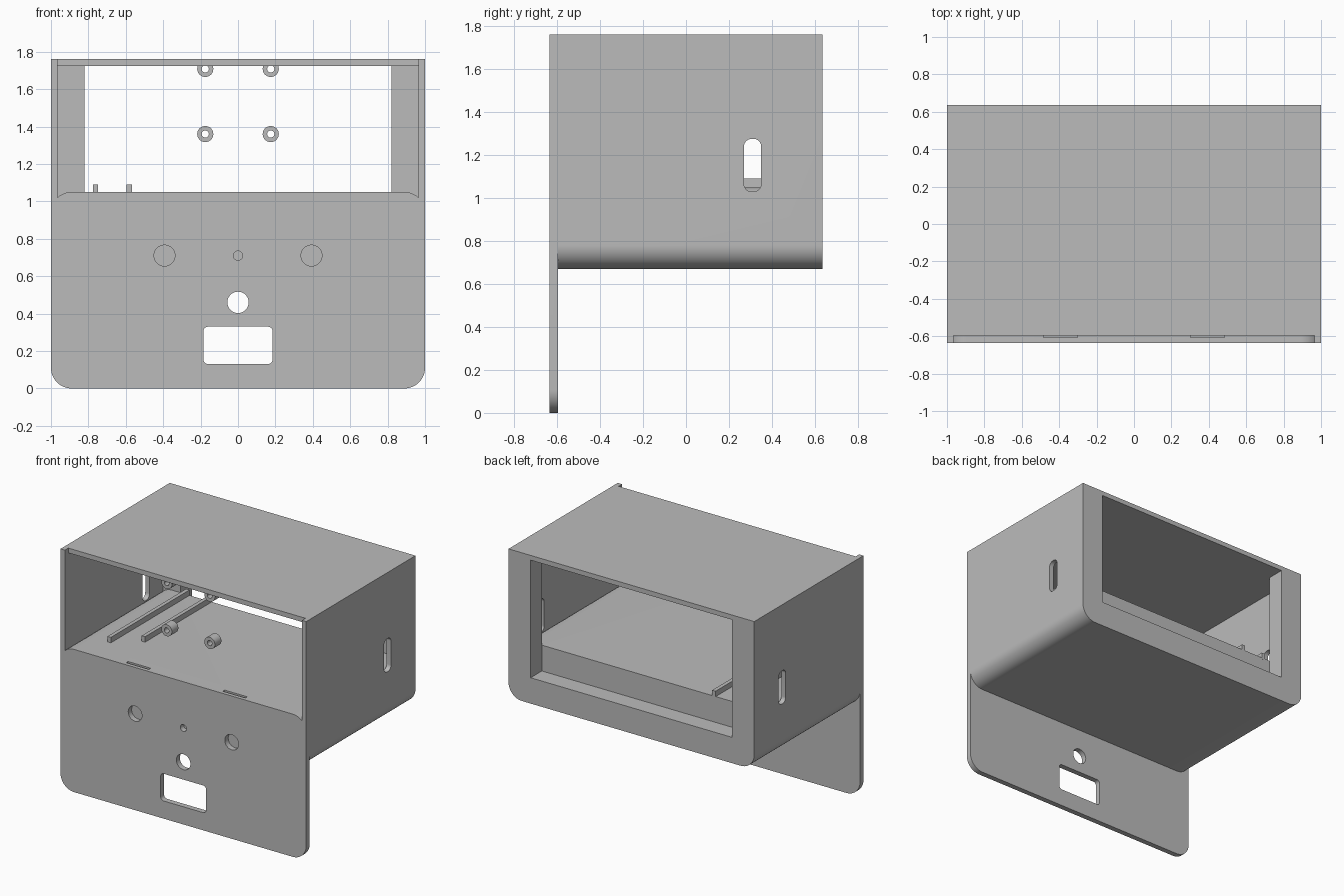
import bpy, bmesh, math
from mathutils import Vector

if "Cube" in bpy.data.objects:
    bpy.data.objects.remove(bpy.data.objects["Cube"], do_unlink=True)

grey = bpy.data.materials.new("plain_grey")
grey.use_nodes = True
COLOR = (0.5, 0.5, 0.5, 1)
grey.diffuse_color = COLOR
grey.node_tree.nodes["Principled BSDF"].inputs["Base Color"].default_value = COLOR

FRONT, BACK = -0.635, 0.635
PANEL_BACK = -0.595      # rear surface of the front panel
REAR_WALL = 0.505        # inner surface of the rear wall
WALL = 0.965             # inner surface of the side walls
ROOF = 1.725             # underside of the roof
FLOOR = 1.05
R = 0.11


def arc(cx, cz, r, a0, a1, n=12):
    angles = [math.radians(a0 + (a1 - a0) * i / n) for i in range(n + 1)]
    return [(cx + r * math.cos(a), cz + r * math.sin(a)) for a in angles]


def rounded(u0, u1, v0, v1, rb, rt):
    """Rectangle outline with separate bottom and top corner radii."""
    pts = []
    for u, v, r, a in ((u0, v0, rb, 180), (u1, v0, rb, 270),
                       (u1, v1, rt, 0), (u0, v1, rt, 90)):
        if r:
            cu = u + r if u == u0 else u - r
            cv = v + r if v == v0 else v - r
            pts += arc(cu, cv, r, a, a + 90)
        else:
            pts.append((u, v))
    return pts


def circle(cx, cz, r):
    return arc(cx, cz, r, 0, 360, 40)[:-1]


def prism(name, outline, start, end, axis="y"):
    """Extrude an outline along y (outline in x,z) or x (outline in y,z)."""
    bm = bmesh.new()
    place = (lambda u, v, d: (u, d, v)) if axis == "y" else (lambda u, v, d: (d, u, v))
    face = bm.faces.new([bm.verts.new(place(u, v, start)) for u, v in outline])
    new = bmesh.ops.extrude_face_region(bm, geom=[face])["geom"]
    shift = place(0, 0, end - start)
    bmesh.ops.translate(bm, vec=Vector(shift),
                        verts=[g for g in new if isinstance(g, bmesh.types.BMVert)])
    bmesh.ops.recalc_face_normals(bm, faces=bm.faces)
    mesh = bpy.data.meshes.new(name)
    bm.to_mesh(mesh)
    bm.free()
    mesh.materials.append(grey)
    obj = bpy.data.objects.new(name, mesh)
    bpy.context.collection.objects.link(obj)
    return obj


def combine(target, tools, operation):
    """Apply boolean tools to the target, then delete them."""
    for tool in tools:
        mod = target.modifiers.new("bool", "BOOLEAN")
        mod.operation, mod.solver, mod.object = operation, "EXACT", tool
    graph = bpy.context.evaluated_depsgraph_get()
    mesh = bpy.data.meshes.new_from_object(target.evaluated_get(graph))
    target.modifiers.clear()
    target.data = mesh
    for tool in tools:
        bpy.data.objects.remove(tool, do_unlink=True)


def finish(obj):
    bpy.ops.object.select_all(action="DESELECT")
    obj.select_set(True)
    bpy.context.view_layer.objects.active = obj
    bpy.ops.object.shade_smooth_by_angle(angle=math.radians(30))


# Casing with the tall front panel hanging below it
casing = prism("casing", rounded(-1, 1, 0.67, 1.76, R, 0), FRONT, BACK)
panel = prism("front_panel", rounded(-1, 1, 0, 0.95, R, 0), FRONT, PANEL_BACK)
combine(casing, [panel], "UNION")

# Main cavity, whose floor rounds down to the side walls
side = math.degrees(math.acos((WALL - (1 - R)) / R))
cavity = ([(WALL, ROOF)] + [(-WALL, ROOF)]
          + arc(-(1 - R), FLOOR - R, R, 180 - side, 90)
          + arc(1 - R, FLOOR - R, R, 90, side))
cuts = [
    prism("cavity_cut", cavity, -1, REAR_WALL),
    prism("rear_window_cut", rounded(-0.82, 0.82, 0.86, ROOF, 0, 0), REAR_WALL - 0.0005, 1),
    prism("roof_notch_cut", rounded(-WALL, WALL, 1.6, 1.9, 0, 0), -1, PANEL_BACK),
    prism("display_cut", rounded(-0.185, 0.185, 0.13, 0.33, 0.025, 0.025), -1, -0.55),
    prism("centre_hole_cut", circle(0, 0.46, 0.057), -1, -0.55),
    prism("pin_hole_cut", circle(0, 0.71, 0.025), -1, PANEL_BACK),
]
for s in (-1, 1):
    cuts.append(prism("round_hole_cut", circle(s * 0.393, 0.71, 0.056), -1, PANEL_BACK))
    cuts.append(prism("floor_slit_cut", rounded(s * 0.393 - 0.092, s * 0.393 + 0.092,
                                                0.85, 1.2, 0, 0), -0.607, -0.585))
    cuts.append(prism("side_slot_cut", rounded(0.27, 0.35, 1.03, 1.275, 0.035, 0.035),
                      s * (WALL - 0.001), s * 1.1, "x"))
combine(casing, cuts, "DIFFERENCE")
finish(casing)

# Guide rails on the floor
for name, x, start in (("outer_rail", -0.762, -0.41), ("inner_rail", -0.581, -0.27)):
    prism(name, rounded(x - 0.014, x + 0.014, 1.04, 1.09, 0, 0), start, REAR_WALL)

# Four hollow standoffs
for x in (-0.175, 0.175):
    for level, z in (("lower", 1.36), ("upper", 1.708)):
        post = prism(level + "_standoff", circle(x, z, 0.043), -0.58, -0.505)
        combine(post, [prism("bore_cut", circle(x, z, 0.019), -1, 0)], "DIFFERENCE")
        finish(post)
